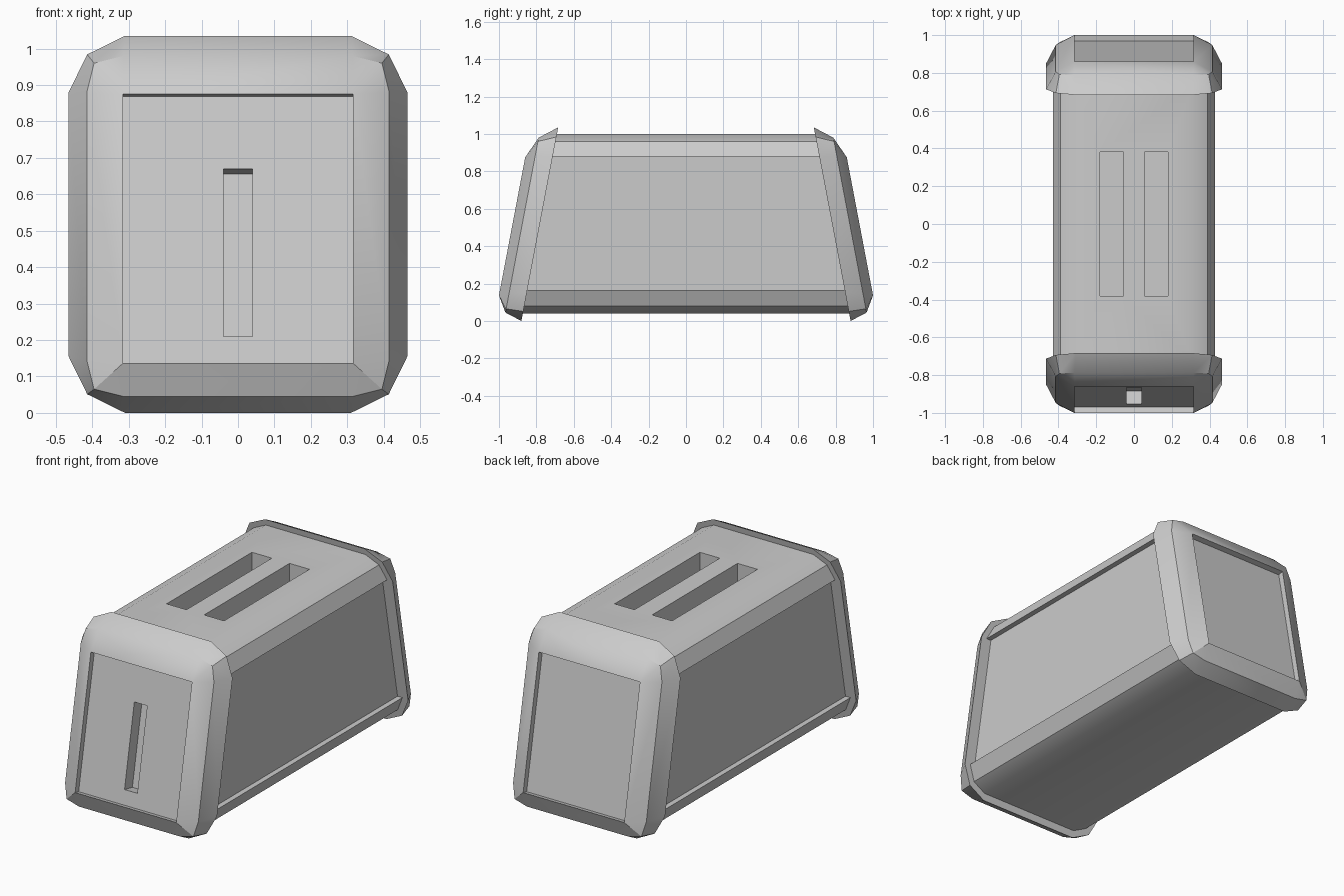
import bpy, bmesh, math

if "Cube" in bpy.data.objects:
    bpy.data.objects.remove(bpy.data.objects["Cube"])

LEAN = 0.19  # how far the end caps lean inward per unit of height


def loft(name, rings):
    """Closed solid skinned through rings of equal point count."""
    bm = bmesh.new()
    loops = [[bm.verts.new(p) for p in ring] for ring in rings]
    n = len(loops[0])
    for a, b in zip(loops, loops[1:]):
        for i in range(n):
            j = (i + 1) % n
            bm.faces.new((a[i], a[j], b[j], b[i]))
    bm.faces.new(loops[0])
    bm.faces.new(loops[-1])
    bmesh.ops.remove_doubles(bm, verts=bm.verts, dist=1e-4)
    bmesh.ops.recalc_face_normals(bm, faces=bm.faces)
    mesh = bpy.data.meshes.new(name)
    bm.to_mesh(mesh)
    bm.free()
    obj = bpy.data.objects.new(name, mesh)
    bpy.context.collection.objects.link(obj)
    return obj


def leaning_ring(w, z0, z1, r, depth, side, mid=0.33):
    """Chamfered rectangle lying in a plane that leans with the end caps."""
    corner = [(w, z1 - r), (w - mid * r, z1 - mid * r), (w - r, z1)]
    low = [(x, z0 + z1 - z) for x, z in reversed(corner)]
    right = low + corner
    pts = right + [(-x, z) for x, z in reversed(right)]
    return [(x, side * (depth - LEAN * z), z) for x, z in pts]


def activate(obj):
    bpy.ops.object.select_all(action='DESELECT')
    obj.select_set(True)
    bpy.context.view_layer.objects.active = obj


def cut(obj, cutter):
    activate(obj)
    mod = obj.modifiers.new("cut", 'BOOLEAN')
    mod.operation = 'DIFFERENCE'
    mod.solver = 'EXACT'
    mod.object = cutter
    bpy.ops.object.modifier_apply(modifier=mod.name)
    bpy.data.objects.remove(cutter)


def finish(obj):
    activate(obj)
    bpy.ops.object.shade_smooth_by_angle(angle=math.radians(30))


# Body: bevelled section with sunken side panels, ends slanted into the caps
half = [(0.31, 0.04), (0.39, 0.08), (0.43, 0.165), (0.40, 0.165),
        (0.40, 0.88), (0.43, 0.88), (0.39, 0.96), (0.31, 1.0)]
profile = half + [(-x, z) for x, z in reversed(half)]
body = loft("body", [[(x, s * (0.92 - LEAN * z), z) for x, z in profile]
                     for s in (-1, 1)])

# Two bread slots in the top
for s in (-1, 1):
    bpy.ops.mesh.primitive_cube_add(size=1, location=(s * 0.117, 0, 0.95))
    slot = bpy.context.object
    slot.scale = (0.124, 0.76, 0.5)
    cut(body, slot)
finish(body)

# End caps: rounded rim, bevel band, and a sunken flat panel
for name, side in (("front_cap", -1), ("back_cap", 1)):
    cap = loft(name, [
        leaning_ring(0.465, 0.0, 1.035, 0.155, 0.88, side),
        leaning_ring(0.415, 0.045, 0.98, 0.10, 0.974, side, 0.2),
        leaning_ring(0.315, 0.137, 0.875, 0.0, 1.026, side),
        leaning_ring(0.315, 0.130, 0.868, 0.0, 0.993, side)])
    if side == -1:
        # Lever slot in the front panel
        cut(cap, loft("lever_slot", [
            leaning_ring(0.04, 0.217, 0.677, 0.0, 1.03, side),
            leaning_ring(0.04, 0.190, 0.650, 0.0, 0.892, side)]))
    finish(cap)
